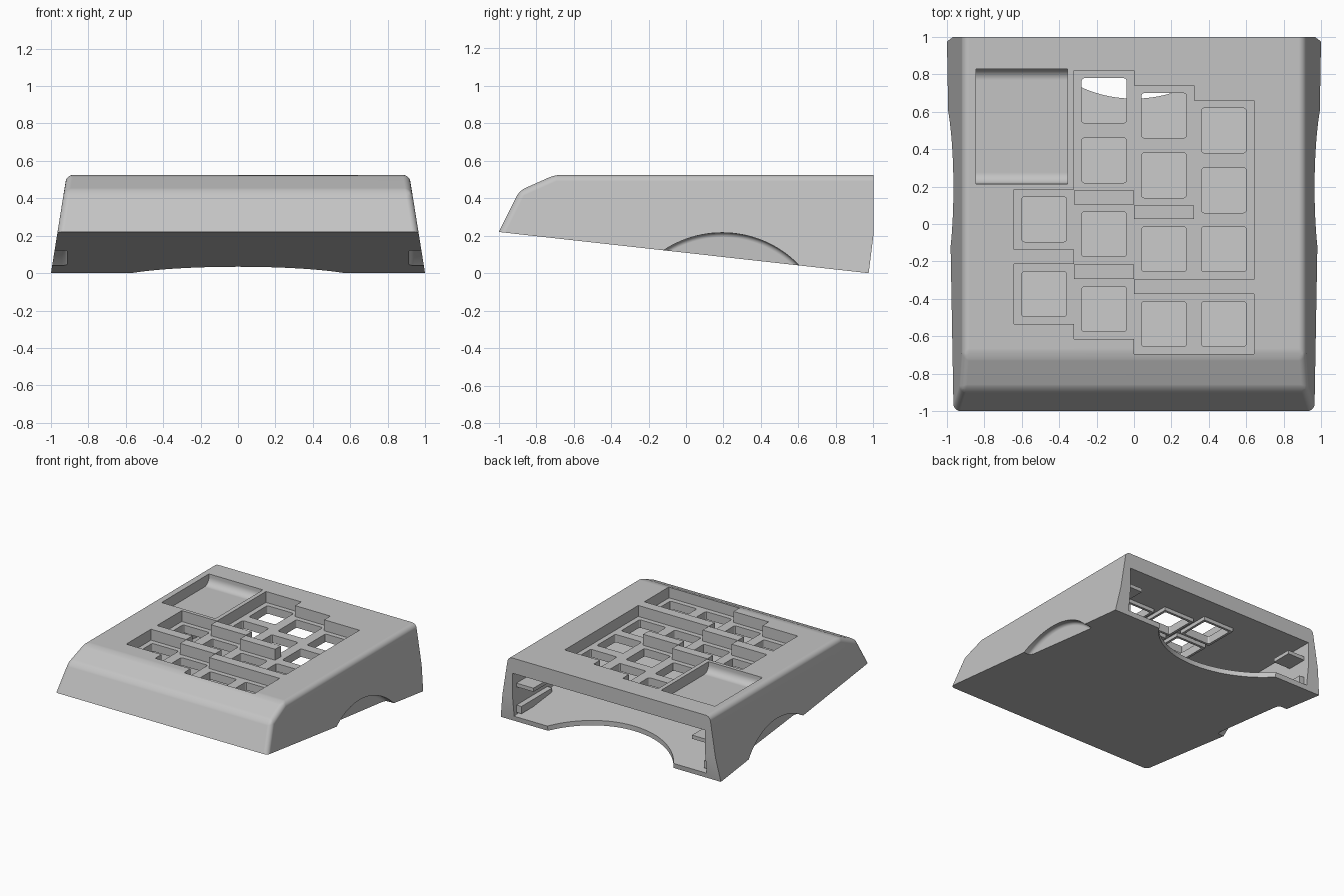
import bpy, bmesh, math
from mathutils import Matrix

if "Cube" in bpy.data.objects:
    bpy.data.objects.remove(bpy.data.objects["Cube"], do_unlink=True)

grey = bpy.data.materials.new("light_grey_plastic")
grey.use_nodes = True
colour = (0.55, 0.55, 0.55, 1)
grey.diffuse_color = colour
grey.node_tree.nodes["Principled BSDF"].inputs["Base Color"].default_value = colour


def finish(bm, name):
    bmesh.ops.recalc_face_normals(bm, faces=bm.faces)
    mesh = bpy.data.meshes.new(name)
    bm.to_mesh(mesh)
    bm.free()
    ob = bpy.data.objects.new(name, mesh)
    bpy.context.collection.objects.link(ob)
    mesh.materials.append(grey)
    return ob


def bevel(bm, edges, width, segments):
    bmesh.ops.bevel(bm, geom=edges, offset=width, segments=segments,
                    profile=0.5, affect='EDGES', clamp_overlap=True)


def extrude_profile(points, half_width):
    """Closed (y, z) outline swept across x; half_width is a function of z."""
    bm = bmesh.new()
    sides = [[bm.verts.new((s * half_width(z), y, z)) for y, z in points] for s in (-1, 1)]
    for side in sides:
        bm.faces.new(side)
    n = len(points)
    for i in range(n):
        j = (i + 1) % n
        bm.faces.new((sides[0][i], sides[0][j], sides[1][j], sides[1][i]))
    return bm


def box(name, x, y, z, rounded=None, radius=0.0, segments=4):
    """Box from three (low, high) ranges; rounded picks the edges to bevel."""
    bm = bmesh.new()
    bmesh.ops.create_cube(bm, size=1)
    for v in bm.verts:
        v.co = [r[0] if c < 0 else r[1] for c, r in zip(v.co, (x, y, z))]
    if rounded:
        bevel(bm, [e for e in bm.edges if rounded(*[v.co for v in e.verts])], radius, segments)
    return finish(bm, name)


def cylinder(name, radius, depth, matrix, rim=0.0):
    bm = bmesh.new()
    bmesh.ops.create_cone(bm, cap_ends=True, segments=128, radius1=radius,
                          radius2=radius, depth=depth)
    if rim:
        bevel(bm, [e for e in bm.edges if all(v.co.z < 0 for v in e.verts)], rim, 4)
    bmesh.ops.transform(bm, matrix=matrix, verts=bm.verts)
    return finish(bm, name)


def combine(target, tool, operation='DIFFERENCE'):
    mod = target.modifiers.new("combine", 'BOOLEAN')
    mod.operation, mod.solver, mod.object = operation, 'EXACT', tool
    bpy.context.view_layer.objects.active = target
    bpy.ops.object.modifier_apply(modifier=mod.name)
    bpy.data.objects.remove(tool, do_unlink=True)


# Tapered wedge shell with softened top and front edges
outline = [(-1, 0.22), (-0.89, 0.44), (-0.7, 0.525), (1, 0.525), (1, 0.2), (0.975, 0)]
bm = extrude_profile(outline, lambda z: 1 - 0.16 * z)


def softened(e):
    a, b = [v.co for v in e.verts]
    on_back = a.y > 0.9 and b.y > 0.9
    on_bottom = all(c.z < 0.23 and (c.y < -0.9 or c.y > 0.9) for c in (a, b))
    return not (on_back or on_bottom)


bevel(bm, [e for e in bm.edges if softened(e)], 0.035, 5)
body = finish(bm, "keypad_case")

# Hollow inside, open at the back
inner = [(-0.94, 0.255), (-0.85, 0.4), (1.2, 0.4), (1.2, 0.015)]
combine(body, finish(extrude_profile(inner, lambda z: 0.875), "hollow_cutter"))

# Round notch in the rear of the floor
combine(body, cylinder("rear_notch_cutter", 0.685, 0.4, Matrix.Translation((0, 1.355, 0.05))))

# Arched finger scoops in both sides
for s in (-1, 1):
    turn = Matrix.Rotation(s * math.pi / 2, 4, 'Y')
    place = Matrix.Translation((s * 1.065, 0.194, -0.354))
    combine(body, cylinder("scoop_cutter", 0.57, 0.3, place @ turn, rim=0.025))

# Display tray with concave front and back edges
combine(body, box("tray_cutter", (-0.845, -0.355), (0.215, 0.83), (0.44, 0.6),
                  lambda a, b: a.z < 0.5 and b.z < 0.5 and abs(a.x - b.x) > 0.1, 0.06, 6))

# Key positions, column by column
columns = {-0.48: (0.025, -0.375),
           -0.16: (0.66, 0.34, -0.055, -0.455),
           0.16: (0.58, 0.26, -0.135, -0.535),
           0.48: (0.5, 0.18, -0.135, -0.535)}
keys = [(x, y) for x, ys in columns.items() for y in ys]


def around(c, half):
    return (c - half, c + half)


# Sunken key wells
for x, y in keys:
    combine(body, box("well_cutter", around(x, 0.1605), around(y, 0.1605), (0.435, 0.6)))

# Switch collars under the plate, then the switch openings
for x, y in keys:
    combine(body, box("collar", around(x, 0.14), around(y, 0.14), (0.37, 0.415)), 'UNION')
for x, y in keys:
    combine(body, box("switch_cutter", around(x, 0.12), around(y, 0.12), (0.34, 0.5),
                      lambda a, b: abs(a.z - b.z) > 0.1, 0.015, 3))

# Inner ledges and rails beside the rear opening
parts = [body]
for s, side in ((1, "left"), (-1, "right")):
    parts.append(box(side + "_ledge", sorted((s * 0.72, s * 0.89)), (0.78, 0.95), (0.27, 0.3)))
    parts.append(box(side + "_rail", sorted((s * 0.83, s * 0.89)), (0.55, 0.95), (0.06, 0.12)))

# Smooth the rounded edges, keep the flat faces flat
for ob in parts:
    bpy.ops.object.select_all(action='DESELECT')
    ob.select_set(True)
    bpy.context.view_layer.objects.active = ob
    bpy.ops.object.shade_smooth_by_angle(angle=math.radians(28))
    mod = ob.modifiers.new("flat_faces", 'WEIGHTED_NORMAL')
    mod.keep_sharp = True
